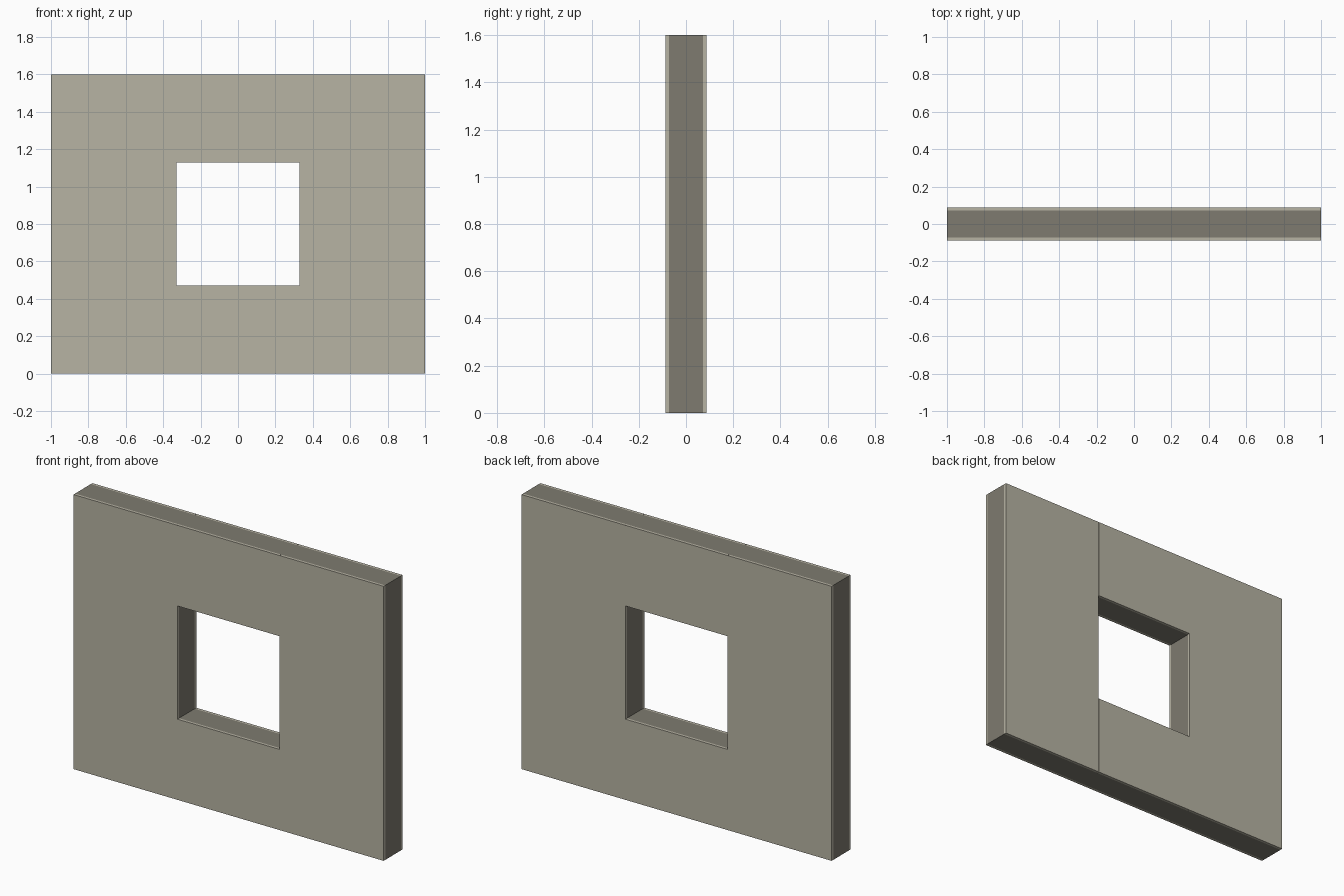
import bpy

if "Cube" in bpy.data.objects:
    bpy.data.objects.remove(bpy.data.objects["Cube"])


def material(name, rgb):
    m = bpy.data.materials.new(name)
    m.diffuse_color = (*[(c / 255 / 12.92 if c < 11 else ((c / 255 + 0.055) / 1.055) ** 2.4) for c in rgb], 1)
    m.use_nodes = True
    m.node_tree.nodes["Principled BSDF"].inputs["Base Color"].default_value = m.diffuse_color
    return m


PANEL = material("pale stone panel", (183, 179, 163))
CORE = material("dark stone core", (126, 123, 112))

W, H = 1.0, 1.6            # half width, height
HOLE, Z0, Z1 = 0.33, 0.47, 1.13
CORE_Y, FACE_Y = 0.072, 0.087
GAP = 0.002                # half of the seam between panels


def box(name, x, y, z, mat):
    """Box spanning the given (low, high) ranges."""
    bpy.ops.mesh.primitive_cube_add(size=1, location=[(a + b) / 2 for a, b in (x, y, z)])
    ob = bpy.context.object
    ob.name = name
    ob.scale = [b - a for a, b in (x, y, z)]
    bpy.ops.object.transform_apply(location=True, scale=True)
    ob.data.materials.append(mat)
    return ob


# wall core: one slab with a square window opening cut through
core = box("wall_core", (-W, W), (-CORE_Y, CORE_Y), (0, H), CORE)
cutter = box("window_cutter", (-HOLE, HOLE), (-1, 1), (Z0, Z1), CORE)
cut = core.modifiers.new("window", 'BOOLEAN')
cut.object = cutter
cut.solver = 'EXACT'
bpy.context.view_layer.objects.active = core
bpy.ops.object.modifier_apply(modifier=cut.name)
bpy.data.objects.remove(cutter)

# thin facing panels on both sides, with narrow seams between them
for side, y in (("front", (-FACE_Y, -CORE_Y)), ("back", (CORE_Y, FACE_Y))):
    inner = HOLE - GAP
    box(side + "_left_panel", (-W, -HOLE), y, (0, H), PANEL)
    box(side + "_right_panel", (HOLE, W), y, (0, H), PANEL)
    box(side + "_sill_panel", (-inner, inner), y, (0, Z0), PANEL)
    box(side + "_header_panel", (-inner, inner), y, (Z1, H), PANEL)
